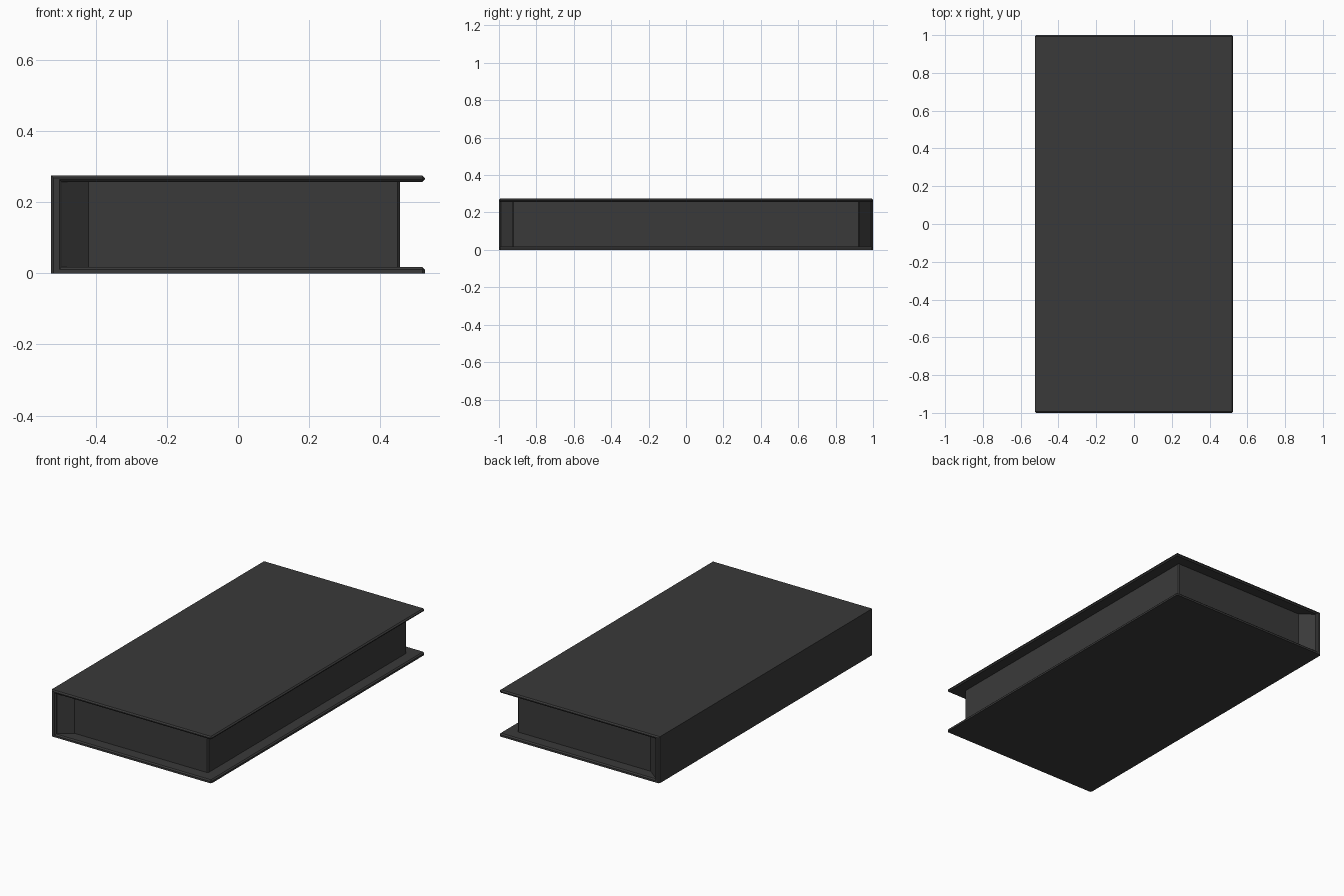
import bpy
import bmesh

cube = bpy.data.objects.get("Cube")
if cube:
    bpy.data.objects.remove(cube)

W, H, T = 0.525, 0.275, 0.018   # half width, height, board thickness
SPINE = -0.495                  # inner face of the spine
CHAMFER = 0.007

charcoal = bpy.data.materials.new("charcoal")
charcoal.use_nodes = True
charcoal.diffuse_color = (0.042, 0.042, 0.042, 1)
charcoal.node_tree.nodes["Principled BSDF"].inputs["Base Color"].default_value = charcoal.diffuse_color


def extrude_profile(name, points, direction, bevel_rule=None, width=CHAMFER):
    """Extrude a flat outline and chamfer the edges chosen by the rule."""
    bm = bmesh.new()
    face = bm.faces.new([bm.verts.new(p) for p in points])
    result = bmesh.ops.extrude_face_region(bm, geom=[face])
    moved = [g for g in result["geom"] if isinstance(g, bmesh.types.BMVert)]
    bmesh.ops.translate(bm, verts=moved, vec=direction)
    # close the starting end if the extrusion removed it
    open_edges = [e for e in bm.edges if e.is_boundary]
    if open_edges:
        bmesh.ops.holes_fill(bm, edges=open_edges)
    bmesh.ops.recalc_face_normals(bm, faces=bm.faces)
    if bevel_rule:
        bmesh.ops.bevel(bm, geom=[e for e in bm.edges if bevel_rule(e)],
                        offset=width, segments=1, affect='EDGES')
    mesh = bpy.data.meshes.new(name)
    bm.to_mesh(mesh)
    bm.free()
    mesh.materials.append(charcoal)
    obj = bpy.data.objects.new(name, mesh)
    bpy.context.collection.objects.link(obj)
    return obj


def cover_edge(edge):
    """Chamfer the board rims and spine ends, not the sharp outer folds."""
    a, b = (v.co for v in edge.verts)
    along_y = abs(a.y - b.y) > 1
    if along_y:
        return a.x > 0 and a.z > 0.001
    on_base = max(a.z, b.z) < 0.001
    return not on_base


# Cover: two boards joined by the spine, one C-shaped section
cover_section = [(-W, 0), (W, 0), (W, T), (SPINE, T),
                 (SPINE, H - T), (W, H - T), (W, H), (-W, H)]
extrude_profile("cover", [(x, -1, z) for x, z in cover_section], (0, 2, 0), cover_edge)


# Page block: flares out to meet the ends of the spine
half = [(SPINE - 0.005, 0.993), (-0.42, 0.93), (0.455, 0.93)]
outline = [(x, -y) for x, y in half] + [(x, y) for x, y in reversed(half)]
extrude_profile("page_block", [(x, y, T - 0.004) for x, y in outline],
                (0, 0, H - 2 * T + 0.008),
                lambda e: all(v.co.x > 0.4 for v in e.verts)
                and abs(e.verts[0].co.z - e.verts[1].co.z) > 0.1)
